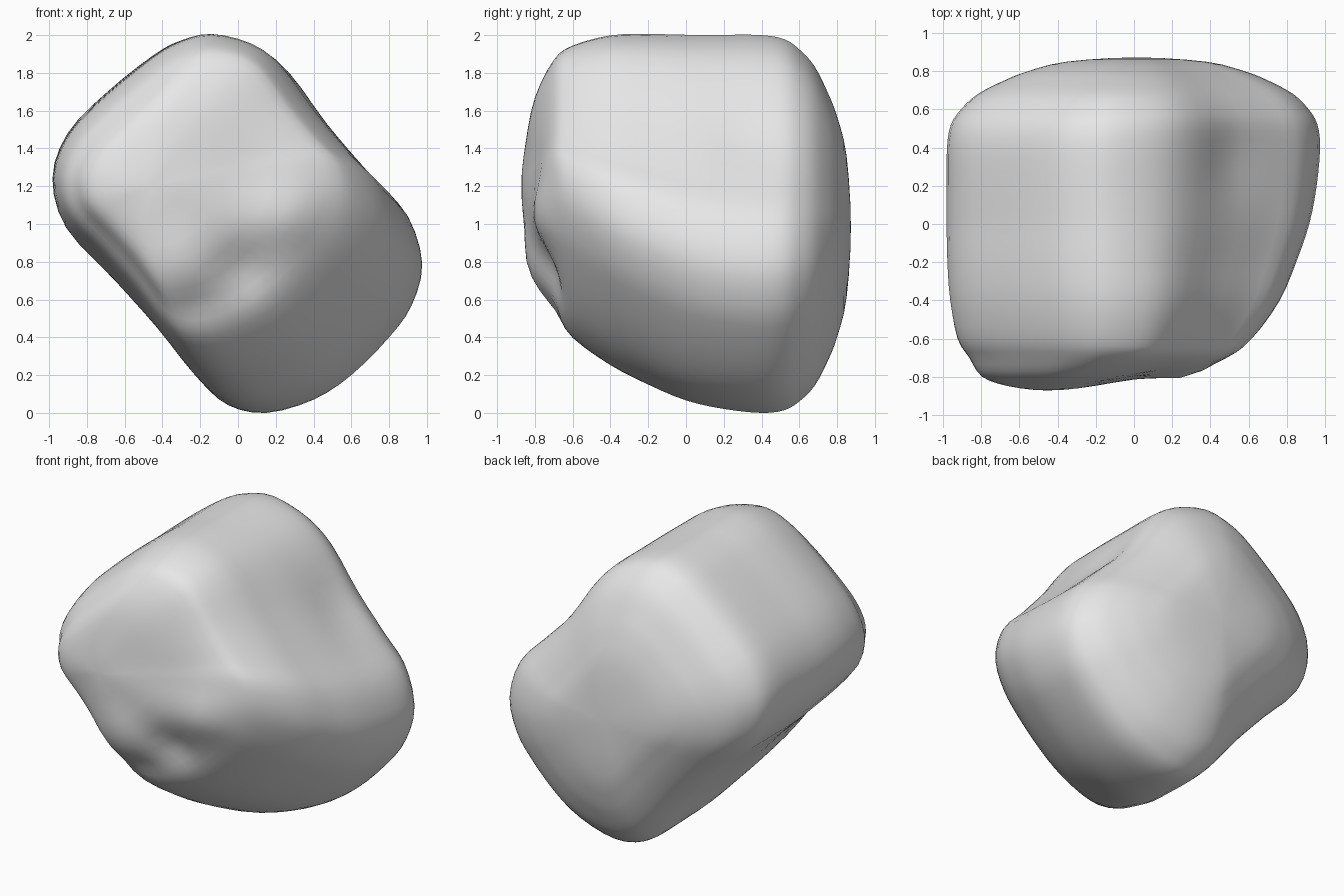
import bpy, bmesh, math
from mathutils import Vector

cube = bpy.data.objects.get("Cube")
if cube:
    bpy.data.objects.remove(cube, do_unlink=True)

# Largest cross-section (x, z), a tilted rounded block with a slight waist
OUTLINE = [(-.13, 2.0), (.1, 1.93), (.28, 1.79), (.5, 1.5), (.73, 1.23),
           (.9, 1.04), (.975, .79), (.92, .57), (.8, .4), (.6, .2), (.4, .07),
           (.15, .0), (-.05, .04), (-.2, .17), (-.4, .42), (-.65, .7),
           (-.9, .97), (-.98, 1.24), (-.9, 1.48), (-.7, 1.69), (-.45, 1.89),
           (-.3, 1.97)]
# Sections front to back: y, centre along/across the long axis, half sizes
SECTIONS = [(-.872, -.45, -.21, 0, 0), (-.85, -.425, -.19, .2, .2),
            (-.8, -.357, -.11, .41, .41), (-.7, -.28, -.01, .57, .58),
            (-.6, -.23, .0, .68, .65), (-.4, -.16, .01, .8, .695),
            (-.2, -.1, .005, .875, .71), (0, -.045, 0, .93, .72),
            (.2, -.015, 0, .965, .72), (.4, 0, 0, .98, .72),
            (.52, .005, 0, .96, .71), (.6, .01, 0, .91, .675),
            (.68, .015, 0, .83, .61), (.75, .02, 0, .7, .51),
            (.8, .02, 0, .58, .41), (.85, .02, 0, .37, .27),
            (.873, .02, 0, 0, 0)]
# Soft dents and bulges: centre, radius, offset
BUMPS = [((0, -.7, .78), .15, (0, .07, .01)),
         ((.27, -.7, 1.05), .17, (0, -.05, 0)),
         ((-.3, -.75, .82), .16, (0, -.03, 0)),
         ((-.22, -.65, .6), .1, (0, .03, .02)),
         ((.05, -.78, 1.27), .2, (0, .025, 0)),
         ((.52, .35, 1.45), .22, (-.025, 0, -.02))]
LONG = Vector((.66, -.75)).normalized()
ACROSS = Vector((.75, .66)).normalized()


def spline(p0, p1, p2, p3, t):
    """Catmull-Rom interpolation of tuples."""
    return [.5 * (2 * b + (c - a) * t + (2 * a - 5 * b + 4 * c - d) * t * t
                  + (3 * b - a - 3 * c + d) * t ** 3)
            for a, b, c, d in zip(p0, p1, p2, p3)]


# Dense outline in the block's own tilted axes, scaled to unit size
n = len(OUTLINE)
ring_shape = []
for i in range(n):
    pts = [OUTLINE[(i + k) % n] for k in (-1, 0, 1, 2)]
    for s in range(3):
        x, z = spline(*pts, s / 3)
        p = Vector((x, z - 1))
        ring_shape.append((p.dot(LONG) / .98, p.dot(ACROSS) / .72))


def mirrored(end, inner):
    """Phantom section beyond a pole, keeping the cap rounded."""
    return (inner[0], 2 * end[1] - inner[1], 2 * end[2] - inner[2],
            -inner[3], -inner[4])


# Dense list of sections
padded = ([mirrored(SECTIONS[0], SECTIONS[1])] + SECTIONS
          + [mirrored(SECTIONS[-1], SECTIONS[-2])])
levels = []
for i in range(1, len(padded) - 2):
    for s in range(3):
        levels.append(spline(*padded[i - 1:i + 3], s / 3))


def place(y, u, v):
    q = LONG * u + ACROSS * v
    co = Vector((q.x, y, q.y + 1))
    move = Vector()
    for c, r, d in BUMPS:
        move += Vector(d) * math.exp(-((co - Vector(c)).length / r) ** 2)
    return co + move


# Loft the sections into a closed skin
bm = bmesh.new()
front = bm.verts.new(place(*SECTIONS[0][:3]))
back = bm.verts.new(place(*SECTIONS[-1][:3]))
rings = [[bm.verts.new(place(y, cu + u * a, cv + v * b)) for u, v in ring_shape]
         for y, cu, cv, a, b in levels[1:]]
m = len(ring_shape)
for j in range(m):
    k = (j + 1) % m
    bm.faces.new((front, rings[0][j], rings[0][k]))
    bm.faces.new((back, rings[-1][k], rings[-1][j]))
    for r0, r1 in zip(rings, rings[1:]):
        bm.faces.new((r0[j], r1[j], r1[k], r0[k]))
bmesh.ops.recalc_face_normals(bm, faces=bm.faces)
for f in bm.faces:
    f.smooth = True
mesh = bpy.data.meshes.new("boulder")
bm.to_mesh(mesh)
bm.free()

# Plain stone colour
stone = bpy.data.materials.new("stone_grey")
stone.use_nodes = True
colour = (.8, .8, .8, 1)
stone.diffuse_color = colour
bsdf = next(nd for nd in stone.node_tree.nodes if nd.type == 'BSDF_PRINCIPLED')
bsdf.inputs["Base Color"].default_value = colour
mesh.materials.append(stone)

boulder = bpy.data.objects.new("boulder", mesh)
bpy.context.collection.objects.link(boulder)
